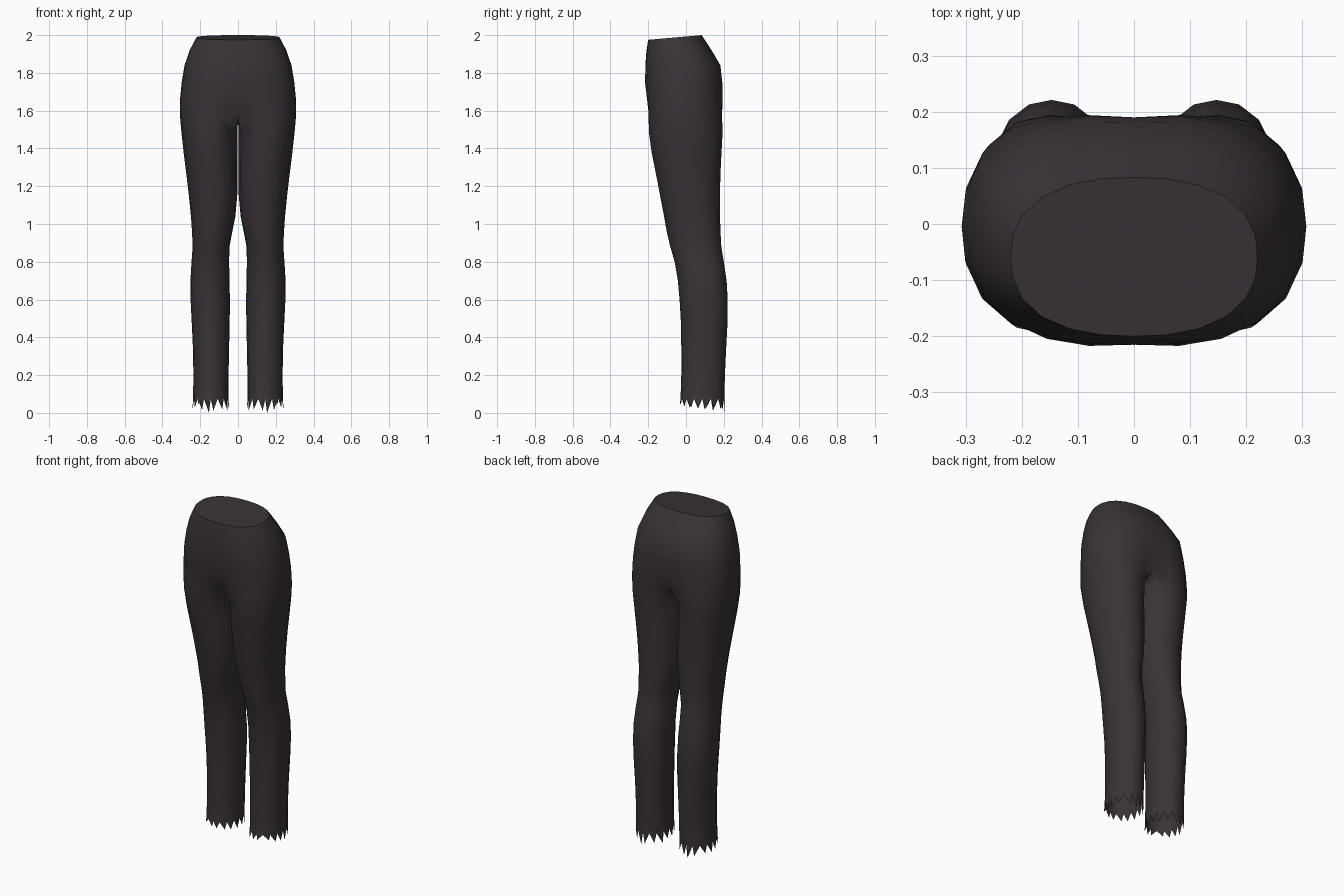
import bpy, bmesh, math, random
from mathutils import Vector

if "Cube" in bpy.data.objects:
    bpy.data.objects.remove(bpy.data.objects["Cube"])

random.seed(4)
OUT, INN = 12, 4          # edges on the outer arc and on the inner-thigh arc
N = OUT + INN


def sup(a, p):
    """Unit superellipse point at angle a."""
    c, s = math.cos(a), math.sin(a)
    r = (abs(c) ** p + abs(s) ** p) ** (-1 / p)
    return c * r, s * r


def leg_ring(z, x0, x1, yf, yb):
    pts = []
    for i in range(N):
        c, s = sup(math.radians(-135 + 270 * i / OUT), 2.15)
        pts.append(Vector(((x0 + x1) / 2 + c * (x1 - x0) / 2,
                           (yf + yb) / 2 + s * (yb - yf) / 2, z)))
    return pts


def hip_ring(z, w, yf, yb, k):
    """Half torso section, blended towards a leg section by k."""
    leg = leg_ring(z, 0, w, yf, yb)
    pts = []
    for i in range(OUT + 1):
        c, s = sup(math.radians(-90 + 180 * i / OUT), 2.4)
        v = Vector((c * w, (yf + yb) / 2 + s * (yb - yf) / 2, z)).lerp(leg[i], k)
        if i in (0, OUT):
            v.x = 0
        pts.append(v)
    return pts


# z, half width, front y, back y, leg blend
HIPS = [(1.98, .22, -.20, .083, 0), (1.92, .256, -.209, .135, .0),
        (1.84, .283, -.218, .185, .05), (1.75, .298, -.222, .197, .12),
        (1.66, .307, -.212, .20, .25), (1.57, .307, -.205, .198, .6)]
# z, inner x, outer x, front y, back y
LEGS = [(1.49, .003, .30, -.197, .194), (1.38, .003, .288, -.182, .188),
        (1.26, .003, .273, -.158, .182), (1.15, .004, .26, -.137, .18),
        (1.04, .014, .249, -.116, .18), (.95, .032, .243, -.10, .183),
        (.88, .045, .24, -.083, .187), (.80, .047, .246, -.06, .20),
        (.70, .045, .252, -.043, .215), (.60, .043, .251, -.034, .221),
        (.48, .044, .245, -.027, .22), (.35, .047, .239, -.025, .213),
        (.20, .05, .236, -.025, .206), (.075, .05, .238, -.029, .203)]

bm = bmesh.new()
rings = []
for r in HIPS:
    pts = hip_ring(*r)
    if r is HIPS[0]:                       # waist tilts up to the back
        for v in pts:
            v.z = 1.975 + (v.y + .2) / .283 * .025
    rings.append([bm.verts.new(v) for v in pts])


def skin(upper, lower, count, closed):
    for i in range(count):
        j = (i + 1) % len(lower) if closed else i + 1
        bm.faces.new((lower[i], lower[j], upper[j], upper[i]))


# hips, waist cap
bm.faces.new(rings[0])
for a, b in zip(rings, rings[1:]):
    skin(a, b, OUT, False)

# crotch line on the mirror plane closes the last hip ring
last = rings[-1]
F, B = last[0].co, last[-1].co
for i in range(1, INN):
    v = B.lerp(F, i / INN)
    v.z -= .02 * math.sin(math.pi * i / INN)
    last.append(bm.verts.new(v))

# leg
prev = last
for r in LEGS:
    cur = [bm.verts.new(v) for v in leg_ring(*r)]
    skin(prev, cur, N, True)
    prev = cur

# torn hem: skewed teeth, longer at the back
centre = Vector((.144, .087, 0))
for i in range(N):
    a, b = prev[i], prev[(i + 1) % N]
    tip = a.co.lerp(b.co, random.uniform(.1, .9))
    t = (tip.y + .03) / .233
    tip += (tip - centre).normalized() * .006
    tip.z = .045 - .035 * t + random.uniform(-.01, .008)
    bm.faces.new((a, bm.verts.new(tip), b))
low = min(bm.verts, key=lambda v: v.co.z)
low.co.z = 0

me = bpy.data.meshes.new("torn_trousers")
bm.to_mesh(me)
bm.free()
ob = bpy.data.objects.new("torn_trousers", me)
bpy.context.collection.objects.link(ob)

mat = bpy.data.materials.new("dark plum cloth")
mat.diffuse_color = (.042, .032, .039, 1)
mat.use_nodes = True
mat.node_tree.nodes["Principled BSDF"].inputs["Base Color"].default_value = mat.diffuse_color
me.materials.append(mat)

# smooth cloth, crisp waist edge
bpy.context.view_layer.objects.active = ob
ob.select_set(True)
bpy.ops.object.shade_smooth_by_angle(angle=math.radians(50))

mir = ob.modifiers.new("other_leg", 'MIRROR')
mir.use_clip = True
mir.merge_threshold = .001
